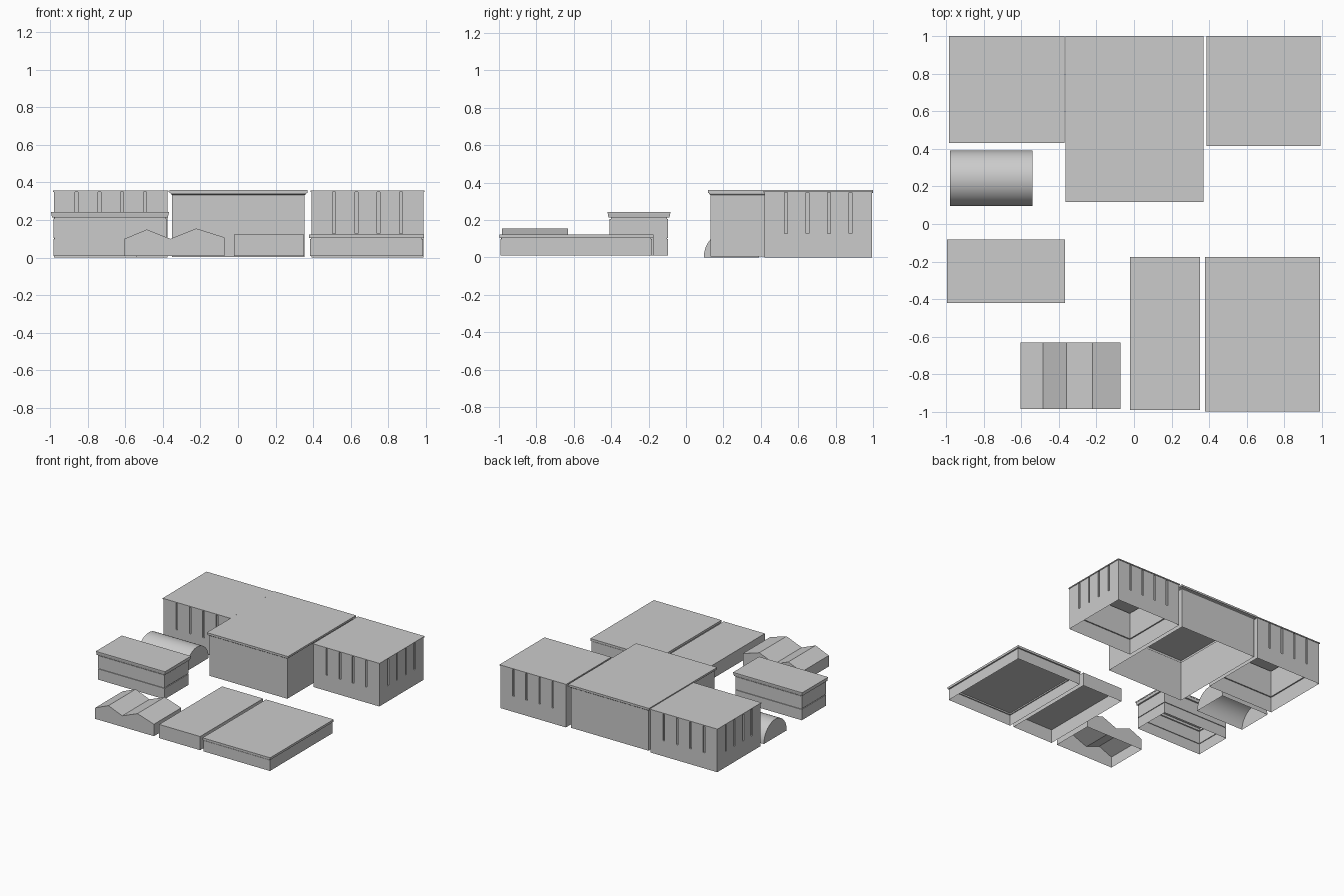
import bpy
import bmesh
import math

cube = bpy.data.objects.get("Cube")
if cube:
    bpy.data.objects.remove(cube, do_unlink=True)

grey = bpy.data.materials.new("plain grey")
grey.use_nodes = True
grey.diffuse_color = (0.6, 0.6, 0.6, 1)
grey.node_tree.nodes["Principled BSDF"].inputs["Base Color"].default_value = (0.6, 0.6, 0.6, 1)


def finish(name, bm):
    bmesh.ops.recalc_face_normals(bm, faces=bm.faces)
    mesh = bpy.data.meshes.new(name)
    bm.to_mesh(mesh)
    bm.free()
    mesh.materials.append(grey)
    ob = bpy.data.objects.new(name, mesh)
    bpy.context.collection.objects.link(ob)
    return ob


def stack(bm, x0, x1, y0, y1, profile):
    """Rectangular rings of (height, inset), joined and capped on top; open below."""
    rings = []
    for z, i in profile:
        corners = [(x0 + i, y0 + i), (x1 - i, y0 + i), (x1 - i, y1 - i), (x0 + i, y1 - i)]
        rings.append([bm.verts.new((x, y, z)) for x, y in corners])
    for low, high in zip(rings, rings[1:]):
        for k in range(4):
            n = (k + 1) % 4
            bm.faces.new((low[k], low[n], high[n], high[k]))
    bm.faces.new(rings[-1])


def building(name, x0, x1, y0, y1, profile):
    bm = bmesh.new()
    stack(bm, x0, x1, y0, y1, profile)
    return finish(name, bm)


def gable_hall(name, outline, y0, y1):
    """Extrude an outline along y, leaving the floor open (last to first point)."""
    bm = bmesh.new()
    front = [bm.verts.new((x, y0, z)) for x, z in outline]
    back = [bm.verts.new((x, y1, z)) for x, z in outline]
    bm.faces.new(front)
    bm.faces.new(back[::-1])
    for k in range(len(outline) - 1):
        bm.faces.new((front[k], front[k + 1], back[k + 1], back[k]))
    return finish(name, bm)


def panels(name, x0, x1, y0, y1, z0, z1, count=5, gap=0.016, depth=0.01):
    """Wall panels with narrow grooves between them on all four sides."""
    bm = bmesh.new()

    def spans(a, b):
        step = (b - a) / count
        for k in range(count):
            yield (a + k * step + (gap / 2 if k else 0),
                   a + (k + 1) * step - (gap / 2 if k < count - 1 else 0))

    rects = []
    for a, b in spans(x0, x1):
        rects += [(a, b, y0, y0 + depth), (a, b, y1 - depth, y1)]
    for a, b in spans(y0, y1):
        rects += [(x0, x0 + depth, a, b), (x1 - depth, x1, a, b)]
    for r in rects:
        stack(bm, *r, [(z0, 0), (z1, 0)])
    return finish(name, bm)


# Two panelled wings at the back
WING = [(0, .005), (.128, .005), (.128, .015), (.348, .015), (.348, 0), (.356, 0)]
for name, x0, x1, y0 in (("right_wing", -.985, -.37, .43), ("left_wing", .387, .992, .415)):
    building(name, x0, x1, y0, 1, WING)
    panels(name + "_panels", x0 + .005, x1 - .005, y0 + .005, .995, .128, .348)

# Tall central hall with a stepped cornice
building("central_hall", -.365, .37, .117, 1,
         [(.004, .015), (.333, .015), (.338, .008), (.345, .006), (.345, 0), (.36, 0)])

# Middle block with a groove round the wall and an overhanging roof
building("middle_block", -.995, -.368, -.42, -.083,
         [(.01, .012), (.098, .012), (.098, .018), (.104, .018), (.104, .012), (.207, .012),
          (.207, .018), (.213, .018), (.213, .005), (.234, .002), (.234, 0), (.243, 0)])

# Low flat blocks at the front
building("wide_low_block", .377, .99, -.998, -.175,
         [(.01, .006), (.099, .006), (.099, .012), (.104, .012), (.104, 0), (.122, 0)])
building("narrow_low_block", -.022, .35, -.99, -.175, [(.01, 0), (.122, 0)])

# Twin-gabled shed
gable_hall("gabled_shed", [(-.605, .01), (-.605, .1), (-.485, .15), (-.36, .1),
                           (-.222, .155), (-.072, .108), (-.072, .01)], -.985, -.632)

# Barrel-vaulted shed, turned so the vault runs along x
R, SEG = 0.148, 32
arc = [(R * math.cos(math.pi * k / SEG), R * math.sin(math.pi * k / SEG)) for k in range(SEG + 1)]
vault = gable_hall("barrel_shed", arc, -.22, .22)
vault.rotation_euler.z = math.pi / 2
vault.location = (-.76, .243, 0)
bpy.ops.object.select_all(action='DESELECT')
vault.select_set(True)
bpy.context.view_layer.objects.active = vault
bpy.ops.object.shade_smooth_by_angle(angle=math.radians(30))
